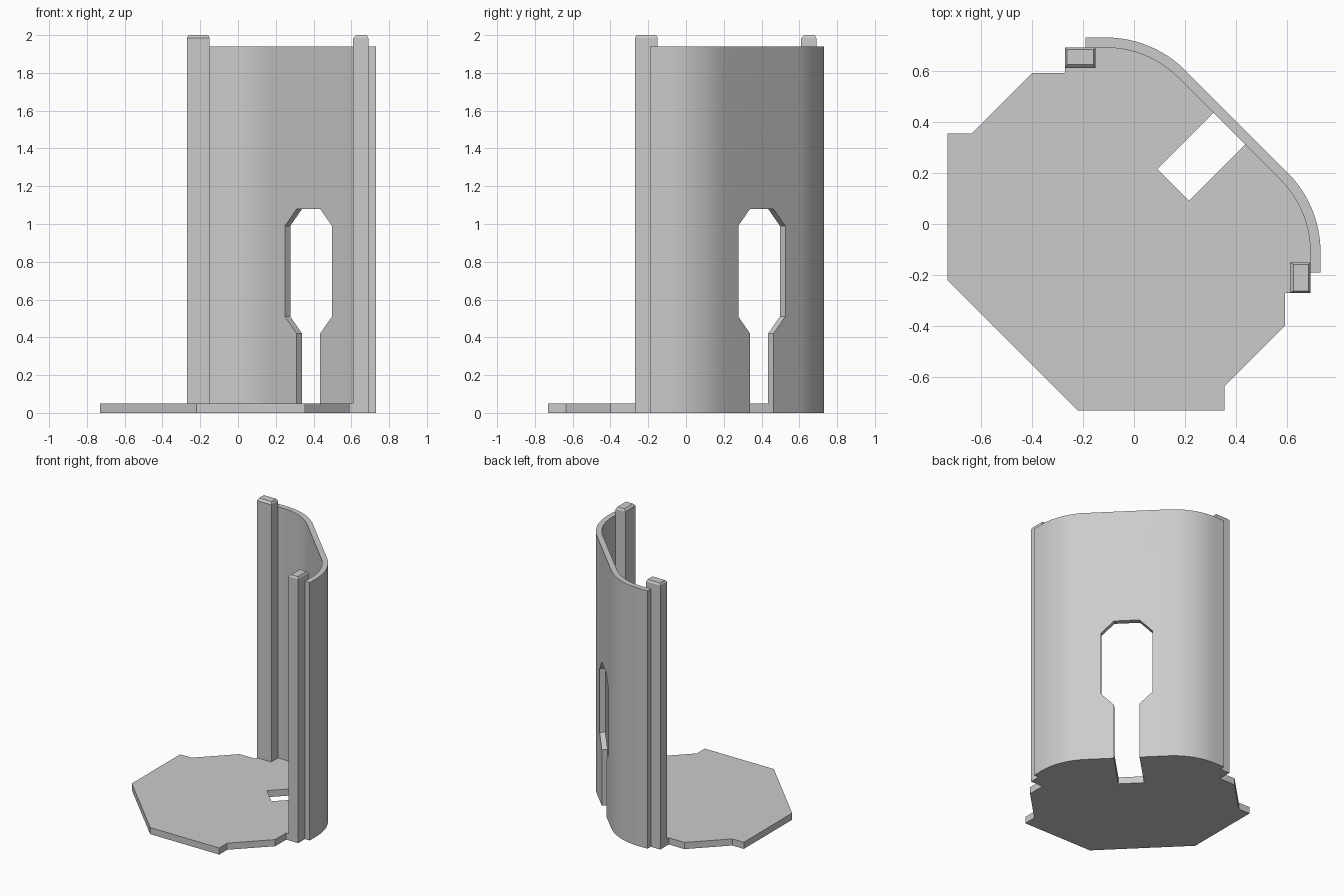
import bpy, bmesh, math
from mathutils import Matrix

cube = bpy.data.objects.get("Cube")
if cube:
    bpy.data.objects.remove(cube, do_unlink=True)

grey = bpy.data.materials.new("light_grey")
grey.use_nodes = True
grey.diffuse_color = (0.6, 0.6, 0.6, 1)
grey.node_tree.nodes["Principled BSDF"].inputs["Base Color"].default_value = (0.6, 0.6, 0.6, 1)

FLOOR, WALL_TOP, POST_TOP = 0.05, 1.94, 2.0
INNER, OUTER = 0.40, 0.44          # wall corner radii
CENTRE = (-0.11, 0.29)             # wall corner centre, mirrored across x = y


def flip(points):
    """Mirror a path across the diagonal x = y, keeping the outline's direction."""
    return [(y, x) for x, y in reversed(points)]


def arc(radius, steps=12):
    angles = [math.radians(90 - 45 * i / steps) for i in range(steps + 1)]
    return [(CENTRE[0] + radius * math.cos(a), CENTRE[1] + radius * math.sin(a)) for a in angles]


def make_object(name, bm):
    bmesh.ops.recalc_face_normals(bm, faces=bm.faces)
    mesh = bpy.data.meshes.new(name)
    bm.to_mesh(mesh)
    bm.free()
    mesh.materials.append(grey)
    obj = bpy.data.objects.new(name, mesh)
    bpy.context.collection.objects.link(obj)
    return obj


def extrude(name, outline, height, matrix=Matrix()):
    bm = bmesh.new()
    face = bm.faces.new([bm.verts.new((x, y, 0)) for x, y in outline])
    new = bmesh.ops.extrude_face_region(bm, geom=[face])["geom"]
    bmesh.ops.translate(bm, vec=(0, 0, height),
                        verts=[v for v in new if isinstance(v, bmesh.types.BMVert)])
    bm.transform(matrix)
    return make_object(name, bm)


def cut(obj, cutter):
    mod = obj.modifiers.new("slot", 'BOOLEAN')
    mod.operation, mod.solver, mod.object = 'DIFFERENCE', 'EXACT', cutter
    bpy.context.view_layer.objects.active = obj
    bpy.ops.object.modifier_apply(modifier=mod.name)


def post(name, swap):
    """Square rail with a chamfered top."""
    rings = [(-0.27, -0.15, 0.61, 0.69, 0),
             (-0.27, -0.15, 0.61, 0.69, POST_TOP - 0.015),
             (-0.262, -0.158, 0.625, 0.682, POST_TOP)]
    bm = bmesh.new()
    loops = []
    for x0, x1, y0, y1, z in rings:
        corners = [(x0, y0), (x1, y0), (x1, y1), (x0, y1)]
        loops.append([bm.verts.new((y, x, z) if swap else (x, y, z)) for x, y in corners])
    for low, high in zip(loops, loops[1:]):
        for i in range(4):
            j = (i + 1) % 4
            bm.faces.new((low[i], low[j], high[j], high[i]))
    bm.faces.new(loops[0])
    bm.faces.new(loops[-1])
    return make_object(name, bm)


# Floor plate, fitted around the posts and up to the wall
half = [(-0.73, -0.22), (-0.73, 0.355), (-0.635, 0.355), (-0.40, 0.59), (-0.27, 0.59),
        (-0.27, 0.61), (-0.15, 0.61), (-0.15, 0.69)] + arc(INNER)
floor = extrude("floor_plate", half + flip(half), FLOOR)

# Curved wall
outer = [(-0.19, CENTRE[1] + OUTER)] + arc(OUTER)
inner = [(-0.19, CENTRE[1] + INNER)] + arc(INNER)
wall = extrude("curved_wall", outer + flip(outer) + list(reversed(inner + flip(inner))), WALL_TOP)

# Keyhole slot through the wall, and its channel in the floor
N, W = 0.0875, 0.176
side = [(N, -0.1), (N, 0.42), (W, 0.51), (W, 0.99), (N, 1.08)]
keyhole = side + [(-u, z) for u, z in reversed(side)]
diagonal = 1 / math.sqrt(2)
frame = Matrix(((diagonal, 0, diagonal, 0), (-diagonal, 0, diagonal, 0), (0, 1, 0, 0), (0, 0, 0, 1)))
cutter = extrude("slot_cutter", keyhole, 0.8, frame @ Matrix.Translation((0, 0, 0.216)))
cutter.hide_render = True
cut(floor, cutter)
cut(wall, cutter)
bpy.data.objects.remove(cutter, do_unlink=True)

# Edge posts
post("right_post", False)
post("left_post", True)

# Smooth curve, crisp edges
bpy.ops.object.select_all(action='DESELECT')
wall.select_set(True)
bpy.context.view_layer.objects.active = wall
bpy.ops.object.shade_smooth_by_angle(angle=math.radians(20))
